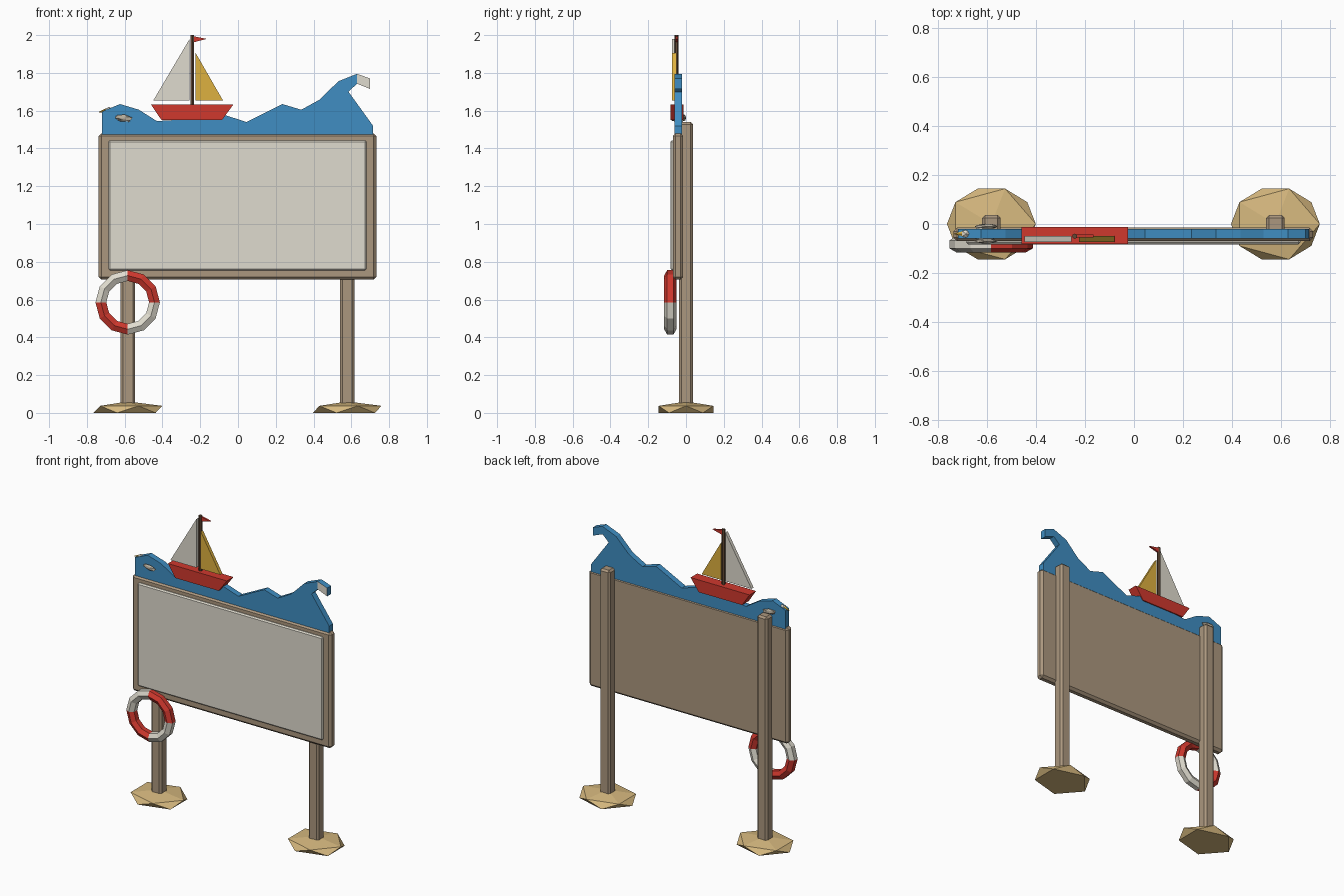
import bpy, bmesh, math
from mathutils import Matrix, Vector

cube = bpy.data.objects.get("Cube")
if cube:
    bpy.data.objects.remove(cube)


def material(name, r, g, b):
    m = bpy.data.materials.new(name)
    m.use_nodes = True
    m.diffuse_color = (r, g, b, 1)
    m.node_tree.nodes["Principled BSDF"].inputs["Base Color"].default_value = (r, g, b, 1)
    return m


wood = material("weathered_wood", .41, .31, .21)
white = material("off_white", .74, .71, .62)
red = material("red_paint", .63, .04, .027)
blue = material("sea_blue", .05, .27, .54)
sand = material("sand", .67, .48, .21)
yellow = material("sail_yellow", .73, .44, .05)
dark = material("dark_wood", .12, .065, .035)
grey = material("feather_grey", .50, .45, .36)


def finish(name, bm, *mats):
    bmesh.ops.recalc_face_normals(bm, faces=bm.faces)
    mesh = bpy.data.meshes.new(name)
    bm.to_mesh(mesh)
    bm.free()
    ob = bpy.data.objects.new(name, mesh)
    bpy.context.collection.objects.link(ob)
    for m in mats:
        mesh.materials.append(m)
    return ob


def box(name, lo, hi, mat, bevel):
    lo, hi = Vector(lo), Vector(hi)
    bm = bmesh.new()
    bmesh.ops.create_cube(bm, size=1, matrix=Matrix.LocRotScale((lo + hi) / 2, None, hi - lo))
    bmesh.ops.bevel(bm, geom=bm.edges[:], offset=bevel, segments=1, affect='EDGES')
    return finish(name, bm, mat)


def prism(name, outline, y0, y1, *mats):
    """Outline in x and z, extruded from front y0 to back y1."""
    bm = bmesh.new()
    face = bm.faces.new([bm.verts.new((x, y0, z)) for x, z in outline])
    ext = bmesh.ops.extrude_face_region(bm, geom=[face], use_keep_orig=True)
    moved = [v for v in ext["geom"] if isinstance(v, bmesh.types.BMVert)]
    bmesh.ops.translate(bm, verts=moved, vec=(0, y1 - y0, 0))
    return finish(name, bm, *mats)


def blob(name, centre, size, mat, detail=1, tilt=0, floor=None):
    bm = bmesh.new()
    bmesh.ops.create_icosphere(bm, subdivisions=detail, radius=1)
    turn = Matrix.Rotation(tilt, 3, 'Y').to_quaternion()
    bmesh.ops.transform(bm, verts=bm.verts, matrix=Matrix.LocRotScale(centre, turn, size))
    if floor is not None:
        for v in bm.verts:
            v.co.z = max(v.co.z, floor)
    return finish(name, bm, mat)


def rod(name, a, b, r0, r1, mat, sides=6):
    a, b = Vector(a), Vector(b)
    bm = bmesh.new()
    turn = (b - a).to_track_quat('Z', 'Y')
    bmesh.ops.create_cone(bm, cap_ends=True, segments=sides, radius1=r0, radius2=r1,
                          depth=(b - a).length, matrix=Matrix.LocRotScale((a + b) / 2, turn, None))
    return finish(name, bm, mat)


# Posts standing in mounds of sand
for side, x in (("right", -.583), ("left", .578)):
    box(side + "_post", (x - .038, -.036, .01), (x + .038, .036, 1.54), wood, .012)
    blob(side + "_sand_mound", (x, 0, .0185), (.203, .17, .042), sand, floor=0)

# Board with a raised panel
box("board", (-.738, -.07, .705), (.732, -.015, 1.48), wood, .015)
box("notice_panel", (-.686, -.083, .755), (.681, -.06, 1.443), white, .008)

# Sea silhouette, with a curling crest painted white on its front
wave = [(-.72, 1.47), (-.72, 1.595), (-.625, 1.635), (-.525, 1.605), (-.43, 1.545),
        (-.25, 1.555), (-.08, 1.58), (.045, 1.54), (.235, 1.635), (.335, 1.605),
        (.435, 1.66), (.53, 1.755), (.63, 1.795), (.63, 1.743), (.585, 1.70),
        (.715, 1.52), (.715, 1.47)]
prism("wave", wave, -.06, -.02, blue)
crest = prism("wave_crest", [(.63, 1.795), (.70, 1.77), (.70, 1.715), (.63, 1.743)],
              -.06, -.02, blue, white)
for p in crest.data.polygons:
    p.material_index = int(p.normal.y < -.9)

# Sailing boat
prism("hull", [(-.46, 1.632), (-.025, 1.632), (-.085, 1.55), (-.405, 1.55)], -.082, -.013, red)
rod("mast", (-.242, -.05, 1.6), (-.242, -.05, 2), .011, .011, dark)
prism("main_sail", [(-.448, 1.655), (-.256, 1.655), (-.256, 1.98)], -.073, -.05, white)
prism("fore_sail", [(-.224, 1.655), (-.08, 1.655), (-.224, 1.905)], -.073, -.05, yellow)
prism("pennant", [(-.242, 1.995), (-.165, 1.98), (-.242, 1.96)], -.055, -.043, red)

# Sea bird nestled on the wave
blob("bird_body", (-.61, -.04, 1.557), (.058, .036, .024), white, 1, .15)
for side, y in (("right", -.07), ("left", -.01)):
    blob(side + "_wing", (-.605, y, 1.562), (.052, .011, .018), grey, 1, .15)
rod("bird_neck", (-.65, -.04, 1.56), (-.682, -.04, 1.6), .016, .012, white)
blob("bird_head", (-.685, -.04, 1.6), (.024, .02, .02), white)
rod("bird_beak", (-.70, -.04, 1.6), (-.735, -.04, 1.592), .011, .002, yellow)

# Life ring: twelve segments of a six-sided tube, coloured by quadrant
bm = bmesh.new()
rings = []
for i in range(12):
    a = math.tau * i / 12
    loop = []
    for j in range(6):
        b = math.tau * (j + .5) / 6
        r = .142 + .033 * math.cos(b)
        loop.append(bm.verts.new((-.584 + r * math.cos(a), -.083 + .033 * math.sin(b),
                                  .585 + r * math.sin(a))))
    rings.append(loop)
for i in range(12):
    for j in range(6):
        k, n = (i + 1) % 12, (j + 1) % 6
        f = bm.faces.new((rings[i][j], rings[k][j], rings[k][n], rings[i][n]))
        f.material_index = (i // 3) % 2
finish("life_ring", bm, red, white)
